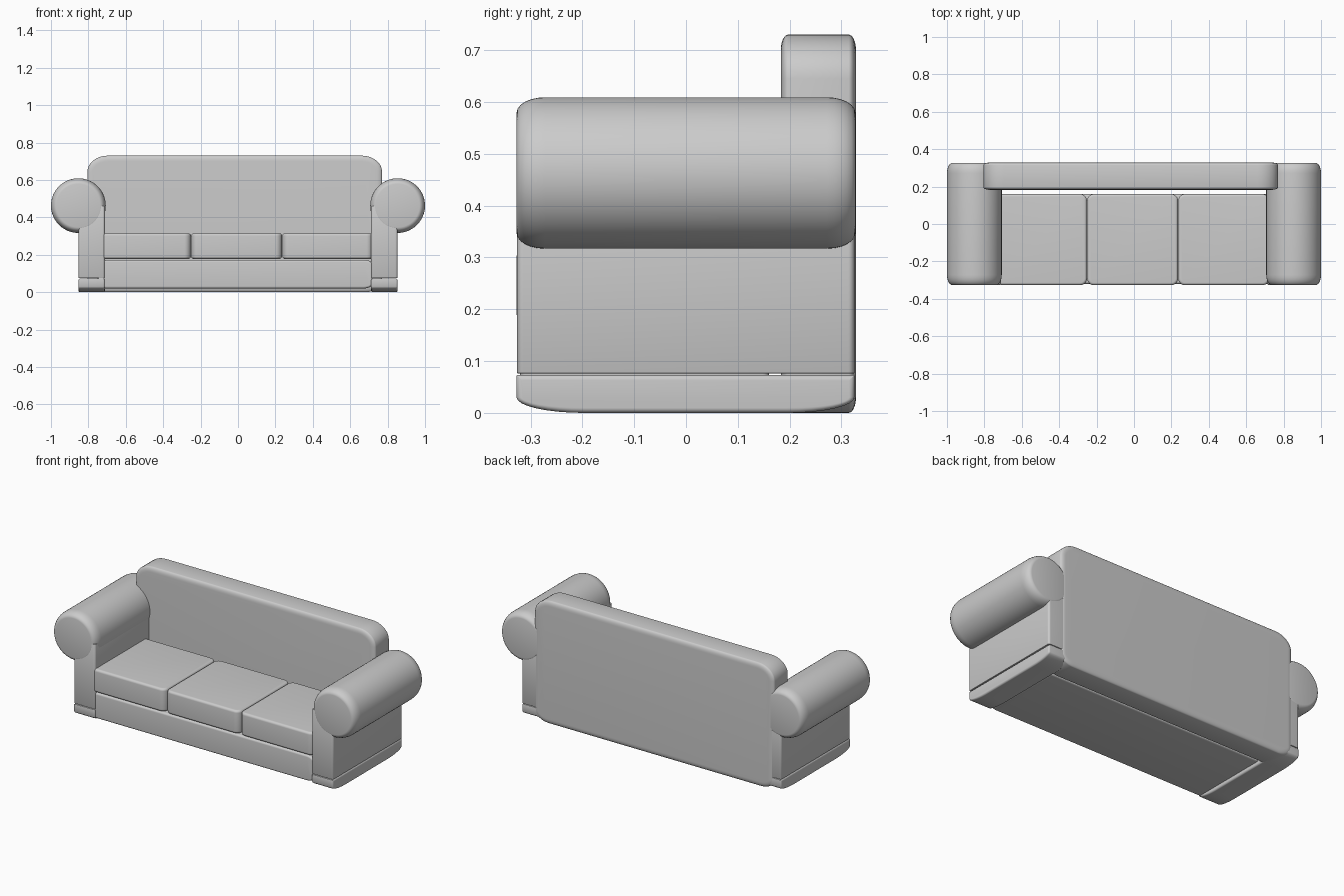
import bpy
from math import sin, cos, pi, radians

cube = bpy.data.objects.get("Cube")
if cube:
    bpy.data.objects.remove(cube)

# Upholstery colour
fabric = bpy.data.materials.new("grey_fabric")
fabric.use_nodes = True
GREY = (0.6, 0.6, 0.6, 1)
fabric.diffuse_color = GREY
fabric.node_tree.nodes["Principled BSDF"].inputs["Base Color"].default_value = GREY

# Where the profile's two directions and the depth land in (x, y, z)
AXES = {"x": (1, 2, 0), "y": (0, 2, 1), "z": (0, 1, 2)}


def outline(a, b, top, bottom, steps):
    """Rounded rectangle of half sizes a, b; top and bottom corners are (ra, rb)."""
    points = []
    corners = [(1, 1, top), (-1, 1, top), (-1, -1, bottom), (1, -1, bottom)]
    for quarter, (su, sv, (ra, rb)) in enumerate(corners):
        for i in range(steps + 1):
            t = (quarter + i / steps) * pi / 2
            points.append((su * (a - ra) + ra * cos(t), sv * (b - rb) + rb * sin(t)))
    return points


def padded(name, axis, low, high, top, bottom=None, edge=(0.01, 0.01), steps=8, rings=6):
    """Rounded prism along an axis; edge = (depth, inset) of the softened rims."""
    order = AXES[axis]
    mid = [(l + h) / 2 for l, h in zip(low, high)]
    a, b, d = [(high[k] - low[k]) / 2 for k in order]
    bottom = bottom or top
    layers = []
    for i in range(rings + 1):
        t = i / rings * pi / 2
        layers.append((-d + edge[0] * (1 - cos(t)), edge[1] * (1 - sin(t))))
    layers = layers + [(-depth, inset) for depth, inset in reversed(layers)]

    verts = []
    for depth, inset in layers:
        shrink = lambda r: tuple(max(v - inset, 0.001) for v in r)
        for u, v in outline(a - inset, b - inset, shrink(top), shrink(bottom), steps):
            p = list(mid)
            for k, value in zip(order, (u, v, depth)):
                p[k] += value
            verts.append(p)
    n = len(verts) // len(layers)
    faces = [list(range(n)), list(range(len(verts) - n, len(verts)))]
    for r in range(len(layers) - 1):
        for i in range(n):
            j = (i + 1) % n
            faces.append([r * n + i, r * n + j, r * n + n + j, r * n + n + i])

    mesh = bpy.data.meshes.new(name)
    mesh.from_pydata(verts, [], faces)
    mesh.materials.append(fabric)
    obj = bpy.data.objects.new(name, mesh)
    bpy.context.collection.objects.link(obj)
    bpy.ops.object.select_all(action="DESELECT")
    obj.select_set(True)
    bpy.context.view_layer.objects.active = obj
    bpy.ops.object.mode_set(mode="EDIT")
    bpy.ops.mesh.select_all(action="SELECT")
    bpy.ops.mesh.remove_doubles(threshold=0.0005)
    bpy.ops.mesh.normals_make_consistent(inside=False)
    bpy.ops.object.mode_set(mode="OBJECT")
    bpy.ops.object.shade_smooth_by_angle(angle=radians(35))
    return obj


# Arms: rolled top, upright panel and separate foot block
for side, s in (("left", 1), ("right", -1)):
    def span(inner, outer):
        return min(s * inner, s * outer), max(s * inner, s * outer)

    x0, x1 = span(0.707, 1.0)
    padded(side + "_arm_roll", "y", (x0, -0.327, 0.317), (x1, 0.327, 0.609),
           top=(0.1464, 0.146), edge=(0.055, 0.03), steps=16)
    x0, x1 = span(0.712, 0.853)
    padded(side + "_arm_panel", "z", (x0, -0.326, 0.076), (x1, 0.325, 0.46),
           top=(0.012, 0.012), edge=(0.002, 0.002), rings=2)
    padded(side + "_arm_foot", "x", (x0, -0.327, 0.0), (x1, 0.325, 0.073),
           top=(0.002, 0.002), bottom=(0.13, 0.03), edge=(0.01, 0.01))

# Backrest
padded("backrest", "y", (-0.805, 0.183, 0.0), (0.77, 0.328, 0.73),
       top=(0.11, 0.085), bottom=(0.09, 0.06), edge=(0.014, 0.03))

# Seat base
padded("seat_base", "y", (-0.75, -0.32, 0.02), (0.72, 0.16, 0.173),
       top=(0.05, 0.025), bottom=(0.05, 0.025), edge=(0.012, 0.012))

# Three seat cushions
width = 0.487
for i, label in enumerate(("right", "middle", "left")):
    x = -0.738 + i * width
    padded(label + "_seat_cushion", "z", (x + 0.001, -0.327, 0.178),
           (x + width - 0.001, 0.16, 0.315), top=(0.035, 0.035), edge=(0.014, 0.014))
